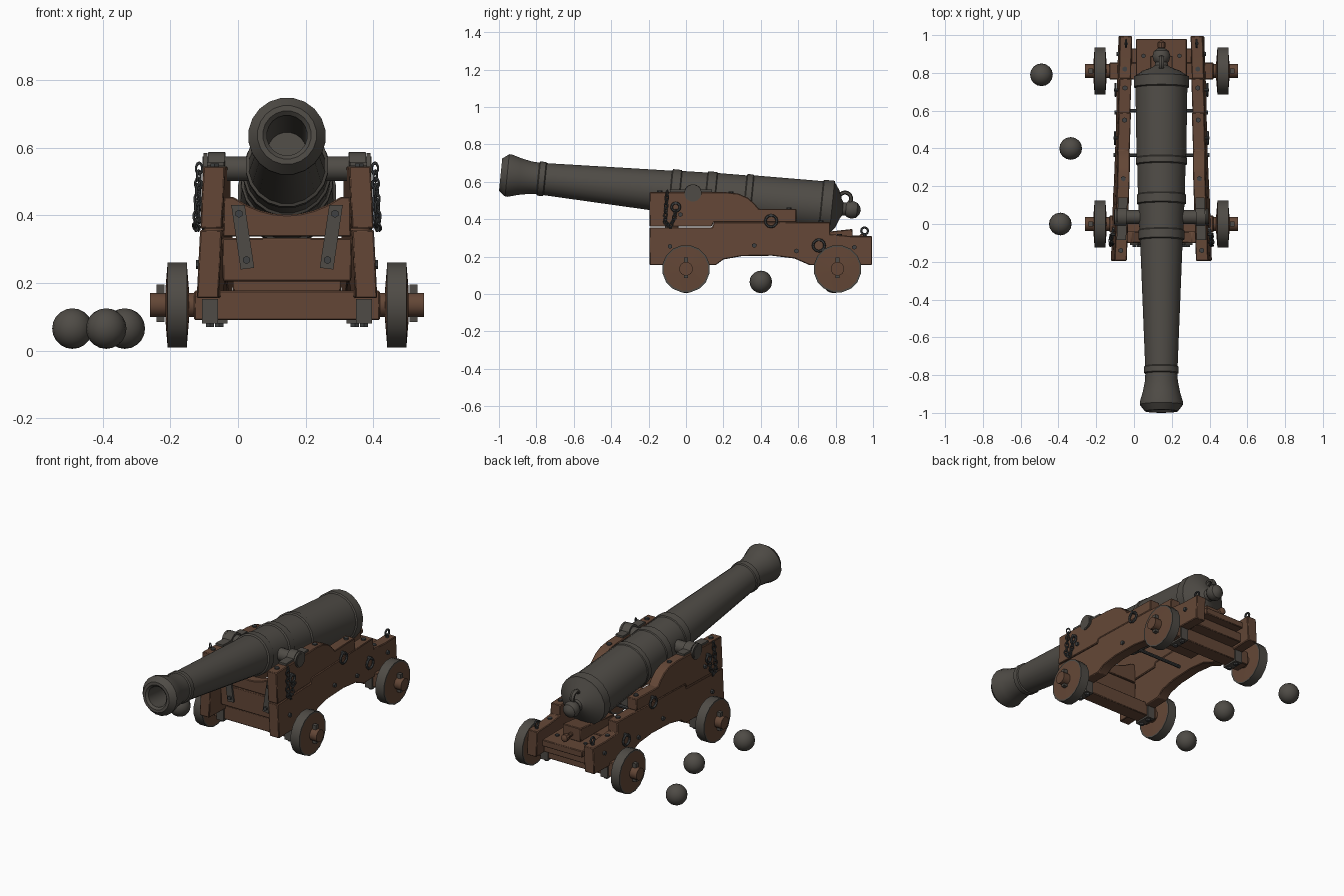
import bpy, bmesh, math
from mathutils import Matrix, Vector

if "Cube" in bpy.data.objects:
    bpy.data.objects.remove(bpy.data.objects["Cube"])

OX = 0.145  # the gun's centre line; the shot lies off to the left


def material(name, c):
    m = bpy.data.materials.new(name)
    m.diffuse_color = (*c, 1)
    m.use_nodes = True
    m.node_tree.nodes["Principled BSDF"].inputs["Base Color"].default_value = m.diffuse_color
    return m


IRON = material("cast_iron", (0.078, 0.071, 0.061))
DARK = material("dark_fittings_iron", (0.05, 0.053, 0.054))
WOOD = material("brown_wood", (0.125, 0.062, 0.037))


def finish(name, bm, *mats, angle=35, dx=OX, bevel=0):
    bmesh.ops.remove_doubles(bm, verts=bm.verts, dist=1e-5)
    bmesh.ops.recalc_face_normals(bm, faces=bm.faces)
    bmesh.ops.translate(bm, verts=bm.verts, vec=(dx, 0, 0))
    me = bpy.data.meshes.new(name)
    bm.to_mesh(me)
    bm.free()
    for m in mats:
        me.materials.append(m)
    for p in me.polygons:
        p.use_smooth = True
    me.set_sharp_from_angle(angle=math.radians(angle))
    ob = bpy.data.objects.new(name, me)
    bpy.context.collection.objects.link(ob)
    if bevel:
        b = ob.modifiers.new("bevel", 'BEVEL')
        b.width, b.segments = bevel, 1
    return ob


def box(name, x0, x1, y0, y1, z0, z1, mat, bevel=0.004):
    bm = bmesh.new()
    m = Matrix.Translation(((x0 + x1) / 2, (y0 + y1) / 2, (z0 + z1) / 2)) @ \
        Matrix.Diagonal((abs(x1 - x0), y1 - y0, z1 - z0, 1))
    bmesh.ops.create_cube(bm, size=1, matrix=m)
    return finish(name, bm, mat, bevel=bevel)


def lathe_bm(bm, profile, origin, axis, n):
    rot = Vector(axis).to_track_quat('Z', 'Y').to_matrix().to_4x4()
    m = Matrix.Translation(origin) @ rot
    rings = [[bm.verts.new(m @ Vector((r * math.cos(a), r * math.sin(a), t)))
              for a in (2 * math.pi * (i + 0.5) / n for i in range(n))] for t, r in profile]
    for a, b in zip(rings, rings[1:]):
        for i in range(n):
            j = (i + 1) % n
            bm.faces.new((a[i], a[j], b[j], b[i]))


def lathe(name, profile, origin, axis, mat, n=20):
    bm = bmesh.new()
    lathe_bm(bm, profile, origin, axis, n)
    return finish(name, bm, mat)


def rod(name, p, axis, length, r, mat, n=12):
    return lathe(name, [(0, 0), (0, r), (length, r), (length, 0)], p, axis, mat, n)


def torus_bm(bm, m, R, r, n=12, k=6):
    g = [[bm.verts.new(m @ Vector(((R + r * math.cos(v)) * math.cos(u),
                                   (R + r * math.cos(v)) * math.sin(u), r * math.sin(v))))
          for v in (2 * math.pi * j / k for j in range(k))]
         for u in (2 * math.pi * i / n for i in range(n))]
    for i in range(n):
        for j in range(k):
            a, b = g[i], g[(i + 1) % n]
            bm.faces.new((a[j], b[j], b[(j + 1) % k], a[(j + 1) % k]))


def prism(name, pts, fn, mat, angle=30, bevel=0.004):
    """pts is a 2D outline; fn(u, v, side) places it in space for side 0 and 1."""
    bm = bmesh.new()
    A, B = ([bm.verts.new(fn(u, v, s)) for u, v in pts] for s in (0, 1))
    bm.faces.new(A)
    bm.faces.new(B[::-1])
    for i in range(len(pts)):
        j = (i + 1) % len(pts)
        bm.faces.new((A[i], B[i], B[j], A[j]))
    return finish(name, bm, mat, angle=angle, bevel=bevel)


def inner(y, z):  # inner face of a cheek: tapers to the rear and leans inward
    return 0.195 - 0.034 * (y + 0.19) - 0.05 * (z - 0.3)


# Barrel: one turned profile with bore, rings, breech and knob
AX = Vector((0, 0.995, -0.0995))
lathe("barrel", [(0.5, 0), (0.5, 0.058), (0.012, 0.06), (0, 0.072), (0, 0.088), (0.035, 0.115),
                 (0.05, 0.115), (0.1, 0.1), (0.16, 0.088), (0.2, 0.086), (0.205, 0.093),
                 (0.235, 0.093), (0.24, 0.087), (0.91, 0.114), (0.915, 0.123), (0.96, 0.123),
                 (0.965, 0.118), (1.1, 0.123), (1.105, 0.131), (1.15, 0.131), (1.155, 0.126),
                 (1.31, 0.129), (1.315, 0.137), (1.345, 0.137), (1.35, 0.133), (1.72, 0.139),
                 (1.725, 0.147), (1.78, 0.147), (1.785, 0.135), (1.81, 0.1), (1.828, 0.052),
                 (1.838, 0.036), (1.855, 0.033), (1.865, 0.042), (1.89, 0.048), (1.915, 0.04),
                 (1.93, 0.02), (1.935, 0)], (0, -0.991, 0.638), AX, IRON, 20)
rod("trunnion", (-0.25, 0.037, 0.538), (1, 0, 0), 0.5, 0.037, IRON, 16)
bm = bmesh.new()
torus_bm(bm, Matrix.Translation((0, 0.85, 0.51)) @ Matrix.Rotation(math.pi / 2, 4, 'Y')
         @ Matrix.Diagonal((1, 1, 1.4, 1)), 0.033, 0.011, 14)
finish("breech_ring", bm, IRON)

# Cheeks (the stepped sides), each in an upper and a lower plank
lower = [(-0.195, 0.155), (0.16, 0.155), (0.2, 0.185), (0.3, 0.203), (0.46, 0.205), (0.58, 0.19),
         (0.66, 0.155), (0.995, 0.155), (0.995, 0.31), (0.88, 0.31), (0.77, 0.32), (0.77, 0.385),
         (0.15, 0.385), (0.14, 0.357), (-0.195, 0.357)]
upper = [(-0.195, 0.361), (0.138, 0.361), (0.15, 0.385), (0.59, 0.385), (0.59, 0.455),
         (0.39, 0.455), (0.365, 0.485), (0.33, 0.515), (0.28, 0.537), (0.21, 0.545), (-0.195, 0.545)]
for s, side in ((-1, "left"), (1, "right")):
    for nm, pts in (("lower", lower), ("upper", upper)):
        prism(f"{side}_cheek_{nm}", pts,
              lambda y, z, k: (s * (inner(y, z) + 0.065 * k), y, z), WOOD)

    # Trunnion cap: an iron strap arched over the trunnion
    arch = [(0.037 + 0.049 * math.cos(a), 0.54 + 0.047 * math.sin(a))
            for a in (math.pi * i / 8 for i in range(9))]
    cap = [(0.14, 0.546), (0.14, 0.558)] + [(0.09, 0.558)] + arch[1:-1] + \
        [(-0.016, 0.558), (-0.085, 0.558), (-0.085, 0.546)]
    prism(f"{side}_trunnion_cap", cap,
          lambda y, z, k: (s * (inner(y, 0.55) + 0.008 + 0.05 * k), y, z), IRON, bevel=0)
    o = inner(0.037, 0.54) + 0.06
    lathe(f"{side}_trunnion_end", [(0, 0.046), (0.012, 0.046), (0.012, 0.034), (0.006, 0.033), (0.006, 0)],
          (s * o, 0.037, 0.54), (s, 0, 0), IRON, 16)

    # Bolt heads on the outer face
    for y, z in ((-0.085, 0.255), (-0.03, 0.425), (0.365, 0.26), (0.59, 0.23), (0.9, 0.25)):
        rod(f"{side}_bolt", (s * (inner(y, z) + 0.06), y, z), (s, 0, 0), 0.016, 0.013, DARK, 6)
    # Bolt heads on the stepped tops
    for y, z in ((-0.14, 0.545), (0.24, 0.54), (0.55, 0.455), (0.72, 0.385), (0.82, 0.312)):
        rod(f"{side}_top_bolt", (s * (inner(y, z) + 0.033), y, z - 0.005), (0, 0, 1), 0.014, 0.014, DARK, 6)

    # Ring bolts, with the shank through the cheek
    for y, z, r in ((0.455, 0.39, 0.031), (0.71, 0.26, 0.031), (-0.055, 0.465, 0.022)):
        x = inner(y, z) + 0.065
        rod(f"{side}_ring_shank", (s * (x - 0.01), y, z + r), (s, 0, 0), 0.03, 0.009, DARK, 8)
        bm = bmesh.new()
        torus_bm(bm, Matrix.Translation((s * (x + 0.012), y, z)) @ Matrix.Rotation(math.pi / 2, 4, 'Y'),
                 r, 0.007)
        finish(f"{side}_ring", bm, DARK)
    x = inner(0.955, 0.34) + 0.033
    rod(f"{side}_rear_eye_shank", (s * x, 0.955, 0.305), (0, 0, 1), 0.015, 0.01, DARK, 8)
    bm = bmesh.new()
    torus_bm(bm, Matrix.Translation((s * x, 0.955, 0.338)) @ Matrix.Rotation(math.pi / 2, 4, 'Y'), 0.018, 0.006)
    finish(f"{side}_rear_eye", bm, DARK)

    # Hanging chain: alternating links along a short path
    path = [Vector(p) for p in ((-0.1, 0.55), (-0.107, 0.46), (-0.112, 0.385), (-0.085, 0.36),
                                (-0.065, 0.4), (-0.055, 0.445))]
    bm = bmesh.new()
    count = 0
    for a, b in zip(path, path[1:]):
        n = max(1, round((b - a).length / 0.024))
        for i in range(n):
            p = a.lerp(b, (i + 0.5) / n)
            ang = math.atan2(b.y - a.y, b.x - a.x)
            m = Matrix.Translation((s * (inner(p.x, p.y) + 0.08), p.x, p.y)) \
                @ Matrix.Rotation(ang, 4, 'X') @ Matrix.Rotation(math.pi / 2, 4, 'Z') \
                @ Matrix.Rotation(math.pi / 2 * (count % 2) + 0.5, 4, 'X') \
                @ Matrix.Diagonal((1.4, 0.95, 1, 1))
            torus_bm(bm, m, 0.0115, 0.0038, 10, 5)
            count += 1
    finish(f"{side}_chain", bm, DARK)

    # Front transom strap
    prism(f"{side}_transom_strap", [(0.125, 0.43), (0.165, 0.43), (0.137, 0.24), (0.097, 0.245)],
          lambda x, z, k: (s * x, -0.111 + 0.012 * k, z), IRON, bevel=0)
    for x, z in ((0.142, 0.405), (0.12, 0.268)):
        rod(f"{side}_strap_bolt", (s * x, -0.105, z), (0, -1, 0), 0.016, 0.012, DARK, 6)

# Front transom: two planks, the upper hollowed for the barrel
prism("transom_lower", [(-0.19, 0.205), (0.19, 0.205), (0.192, 0.333), (-0.192, 0.333)],
      lambda x, z, k: (x, -0.1 + 0.06 * k, z), WOOD)
hollow = [(x / 100, 0.402 + 0.053 * (x / 16) ** 2) for x in range(16, -17, -4)]
prism("transom_upper", [(-0.19, 0.337), (0.19, 0.337), (0.188, 0.455)] + hollow + [(-0.188, 0.455)],
      lambda x, z, k: (x, -0.1 + 0.06 * k, z), WOOD)

# Axles with round ends, wheels, pins and under-straps
for y, end in ((0, "front"), (0.81, "rear")):
    box(f"{end}_axle", -0.275, 0.275, y - 0.045, y + 0.045, 0.09, 0.177, WOOD)
    for s, side in ((-1, "left"), (1, "right")):
        rod(f"{end}_{side}_axle_end", (s * 0.26, y, 0.135), (s, 0, 0), 0.145, 0.037, WOOD, 12)
        bm = bmesh.new()
        lathe_bm(bm, [(0, 0), (0, 0.045), (0.006, 0.119), (0.006, 0.128), (0.064, 0.128),
                      (0.064, 0.119), (0.07, 0.045), (0.07, 0)], (s * 0.29, y, 0.135), (s, 0, 0), 16)
        ob = finish(f"{end}_{side}_wheel", bm, WOOD, IRON)
        for p in ob.data.polygons:  # iron tyre around the tread
            c = p.center
            p.material_index = int(math.hypot(c.y - y, c.z - 0.135) > 0.118)
        box(f"{end}_{side}_linchpin", s * 0.362, s * 0.386, y - 0.012, y + 0.012, 0.085, 0.195, IRON, 0)
        w = inner(y, 0.15)
        box(f"{end}_{side}_axle_strap", s * (w + 0.008), s * (w + 0.056), y - 0.053, y + 0.053,
            0.08, 0.153, IRON, 0)
        for dy in (-0.03, 0.03):
            rod(f"{end}_{side}_strap_nut", (s * (w + 0.032), y + dy, 0.083), (0, 0, -1), 0.014, 0.014, DARK, 6)

# Rear bed planks, wedge under the breech, and tie rods
box("bed_front_plank", -0.135, 0.135, 0.52, 0.745, 0.225, 0.265, WOOD)
box("bed_rear_plank", -0.135, 0.135, 0.75, 0.98, 0.225, 0.265, WOOD)
box("rear_bed_support", -0.16, 0.16, 0.85, 0.93, 0.165, 0.225, WOOD)
for x in (-0.095, 0.095):
    rod("bed_bolt", (x, 0.89, 0.26), (0, 0, 1), 0.013, 0.012, DARK, 6)
prism("elevating_wedge", [(0.56, 0.265), (0.89, 0.265), (0.89, 0.348), (0.56, 0.31)],
      lambda y, z, k: (-0.06 + 0.12 * k, y, z), WOOD)
lathe("wedge_handle", [(0, 0.012), (0.04, 0.012), (0.05, 0.022), (0.075, 0.022), (0.09, 0)],
      (0, 0.885, 0.3), (0, 1, 0), WOOD, 10)
for y, z in ((0.6, 0.23), (0.365, 0.26)):
    w = inner(y, z) + 0.02
    rod("tie_rod", (-w, y, z), (1, 0, 0), 2 * w, 0.01, DARK, 8)

# Loose round shot
for x, y in ((-0.49, 0.79), (-0.335, 0.4), (-0.39, 0.0)):
    bm = bmesh.new()
    bmesh.ops.create_uvsphere(bm, u_segments=16, v_segments=10, radius=0.06,
                              matrix=Matrix.Translation((x, y, 0.065)))
    finish("round_shot", bm, IRON, angle=60, dx=0)
